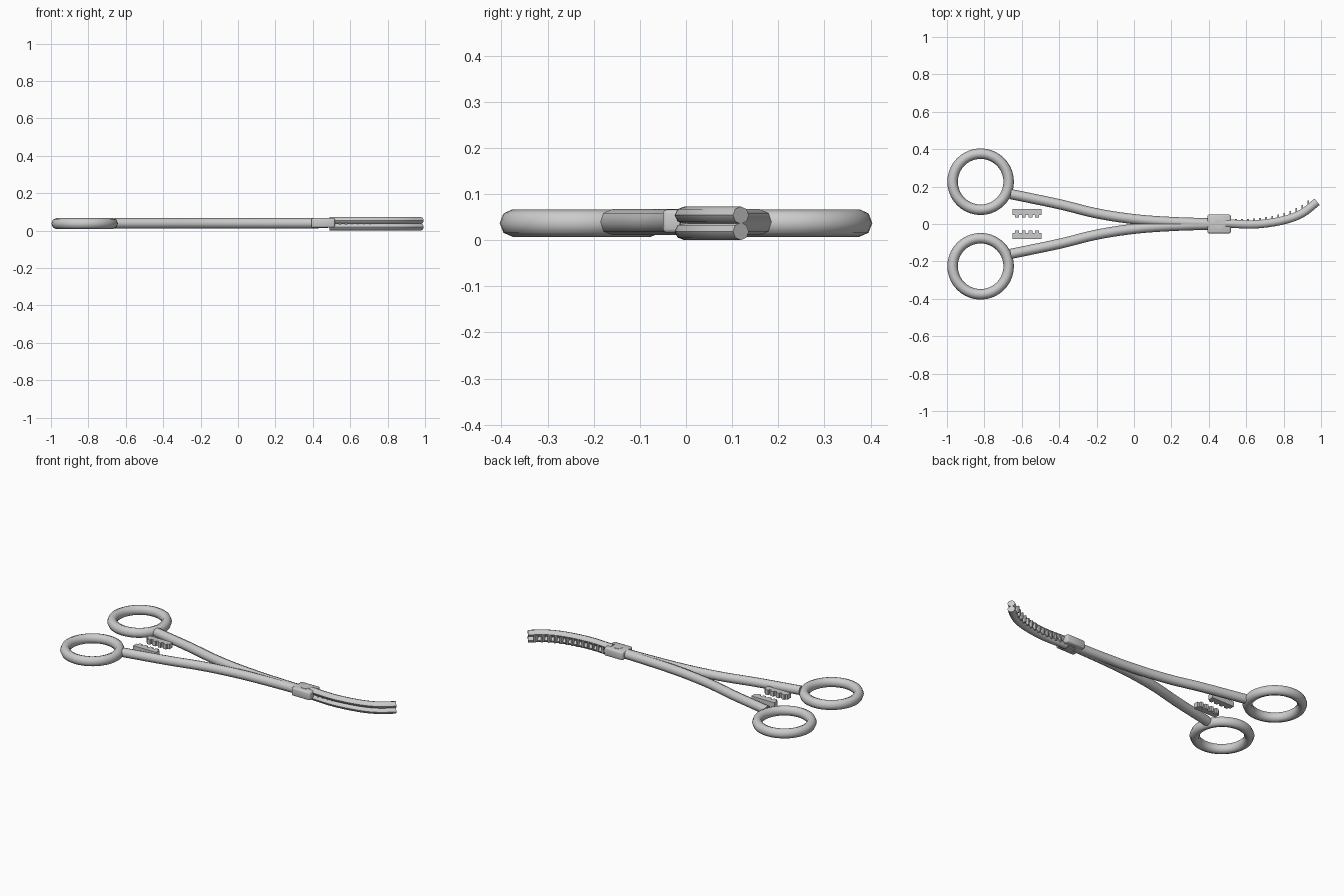
import bpy, bmesh, math
from mathutils import Vector

if "Cube" in bpy.data.objects:
    bpy.data.objects.remove(bpy.data.objects["Cube"])

ZC = 0.037


def finish(name, bm, smooth=True):
    bmesh.ops.recalc_face_normals(bm, faces=bm.faces)
    me = bpy.data.meshes.new(name)
    bm.to_mesh(me)
    bm.free()
    ob = bpy.data.objects.new(name, me)
    bpy.context.collection.objects.link(ob)
    if smooth:
        bpy.ops.object.select_all(action='DESELECT')
        ob.select_set(True)
        bpy.context.view_layer.objects.active = ob
        bpy.ops.object.shade_smooth_by_angle(angle=math.radians(50))
    return ob


def spline(pts, n=5):
    # Catmull-Rom through 2D points
    p = [Vector(q) for q in pts]
    p = [2 * p[0] - p[1]] + p + [2 * p[-1] - p[-2]]
    out = []
    for i in range(1, len(p) - 2):
        a, b, c, d = p[i - 1:i + 3]
        for k in range(n):
            t = k / n
            out.append(0.5 * (2 * b + (c - a) * t + (2 * a - 5 * b + 4 * c - d) * t * t
                              + (3 * b - a - 3 * c + d) * t ** 3))
    return out + [p[-2]]


def sweep(name, path, z, rw, rz, sides=8):
    bm = bmesh.new()
    rings = []
    for i, q in enumerate(path):
        t = (path[min(i + 1, len(path) - 1)] - path[max(i - 1, 0)]).normalized()
        rings.append([])
        for k in range(sides):
            a = 2 * math.pi * k / sides
            w = rw * math.cos(a)
            rings[-1].append(bm.verts.new((q.x - t.y * w, q.y + t.x * w, z + rz * math.sin(a))))
    for r, s in zip(rings, rings[1:]):
        for k in range(sides):
            j = (k + 1) % sides
            bm.faces.new((r[k], r[j], s[j], s[k]))
    bm.faces.new(rings[0])
    bm.faces.new(rings[-1])
    return finish(name, bm)


def add_box(bm, c, s):
    vs = bmesh.ops.create_cube(bm, size=1)['verts']
    bmesh.ops.scale(bm, vec=s, verts=vs)
    bmesh.ops.translate(bm, vec=c, verts=vs)


for side, tag in ((1, "left"), (-1, "right")):
    # finger ring
    bpy.ops.mesh.primitive_torus_add(location=(-0.82, side * 0.226, ZC), major_radius=0.15,
                                     minor_radius=0.028, major_segments=40, minor_segments=8)
    ring = bpy.context.object
    ring.name = "finger_ring_" + tag
    ring.scale.z = 1.06
    bpy.ops.object.shade_smooth_by_angle(angle=math.radians(50))

    # shank
    pts = [(-0.66, 0.16), (-0.4, 0.106), (-0.2, 0.057), (0, 0.026), (0.2, 0.011), (0.43, 0.003)]
    sweep("shank_" + tag, spline([(x, y * side) for x, y in pts]), ZC + 0.002, 0.027, 0.028)

    # ratchet bar with teeth facing the middle
    bm = bmesh.new()
    add_box(bm, (-0.572, side * 0.063, ZC), (0.154, 0.032, 0.03))
    for i in range(4):
        add_box(bm, (-0.626 + i * 0.036, side * 0.043, ZC), (0.02, 0.016, 0.03))
    finish("ratchet_" + tag, bm, False)

# box lock
bm = bmesh.new()
add_box(bm, (0.455, 0, 0.041), (0.125, 0.1, 0.05))
bmesh.ops.bevel(bm, geom=bm.edges[:], offset=0.008, segments=2, affect='EDGES', profile=0.5)
finish("box_lock", bm)

# pivot screw
bpy.ops.mesh.primitive_cylinder_add(vertices=24, radius=0.025, depth=0.054, location=(0.455, 0, 0.041))
bpy.context.object.name = "pivot_screw"
bpy.ops.object.shade_smooth_by_angle(angle=math.radians(40))

# two stacked curved jaws
jaw = spline([(0.49, 0.003), (0.65, -0.002), (0.8, 0.02), (0.9, 0.058), (0.979, 0.119)])
sweep("jaw_upper", jaw, 0.054, 0.022, 0.019)
sweep("jaw_lower", jaw, 0.019, 0.022, 0.019)


def jaw_y(x):
    for a, b in zip(jaw, jaw[1:]):
        if a.x <= x <= b.x:
            return a.y + (b.y - a.y) * (x - a.x) / (b.x - a.x)
    return jaw[-1].y


# row of grip teeth along the inside of the curve
bm = bmesh.new()
for i in range(14):
    x = 0.513 + i * 0.0322
    rise = 0.024 + 0.022 * (i / 13)
    y = jaw_y(x)
    add_box(bm, (x, y + rise - 0.02, 0.033), (0.009, 0.04, 0.04))
finish("jaw_teeth", bm, False)
